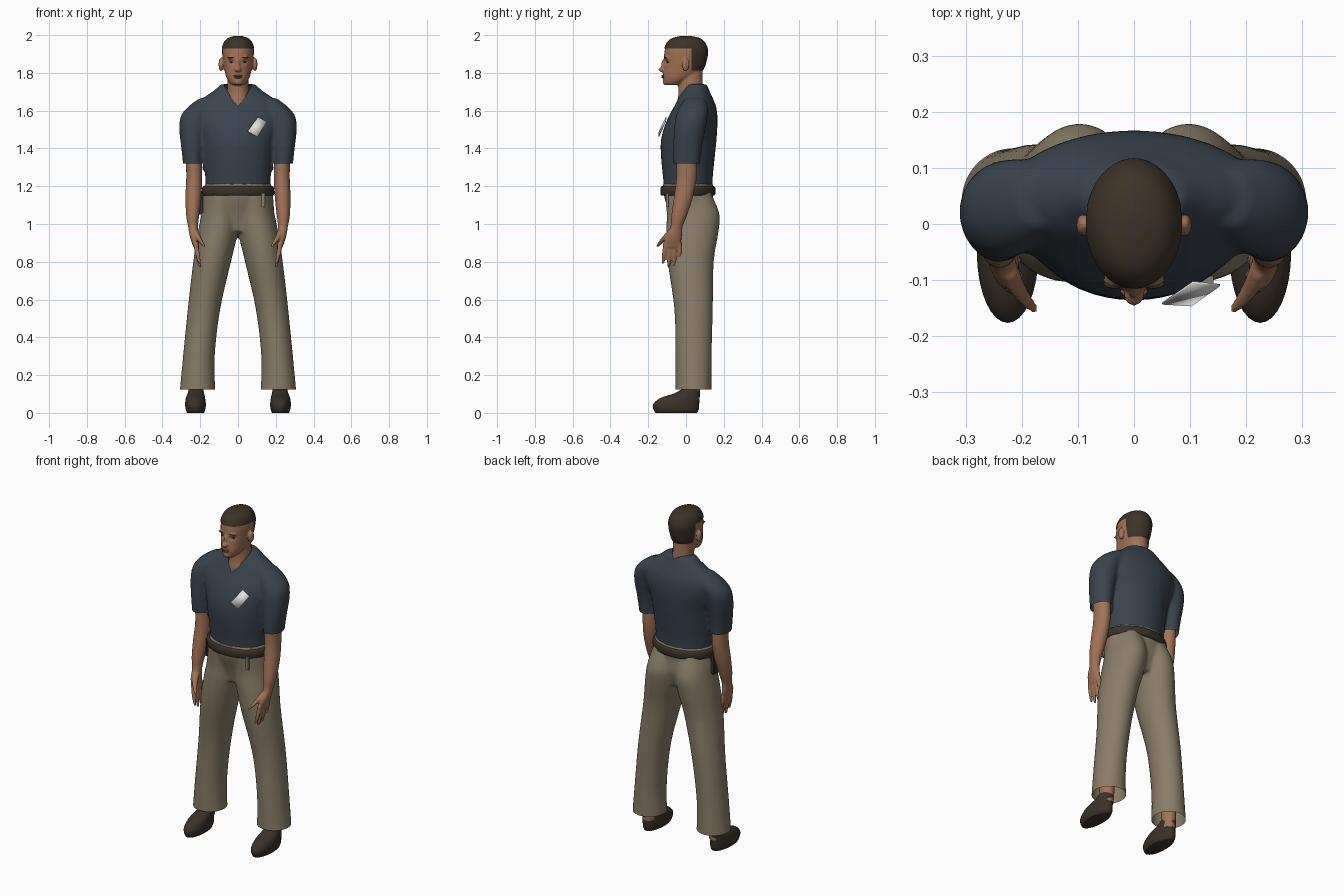
import bpy, bmesh, math
from mathutils import Vector, Matrix

cube = bpy.data.objects.get("Cube")
if cube:
    bpy.data.objects.remove(cube, do_unlink=True)


def material(name, rgb):
    m = bpy.data.materials.new(name)
    m.use_nodes = True
    m.diffuse_color = (*rgb, 1)
    m.node_tree.nodes["Principled BSDF"].inputs["Base Color"].default_value = (*rgb, 1)
    return m


SHIRT = material("navy cloth", (.042, .056, .075))
KHAKI = material("khaki cloth", (.25, .205, .135))
SKIN = material("skin", (.36, .17, .092))
LIP = material("lip", (.24, .1, .06))
HAIR = material("dark brown hair", (.045, .032, .02))
LEATHER = material("brown leather", (.043, .031, .022))
WHITE = material("white card", (.75, .75, .75))


def smooth_rings(rings, steps):
    """Fill in extra rings with a Catmull-Rom spline."""
    out, last = [], len(rings) - 1
    for i in range(last):
        a, b, c, d = (Vector(rings[max(0, min(last, k))]) for k in range(i - 1, i + 3))
        for s in range(steps):
            t = s / steps
            out.append(b + t * .5 * ((c - a) + t * ((2 * a - 5 * b + 4 * c - d)
                                                    + t * (3 * b - a - 3 * c + d))))
    return out + [Vector(rings[-1])]


def loft(bm, rings, side=1, sides=32, steps=4, grow=0):
    """Stack ellipses given as (z, centre x, centre y, radius x, radius y)."""
    loops = []
    for z, cx, cy, rx, ry in smooth_rings(rings, steps):
        angles = [math.tau * k / sides for k in range(sides)]
        loops.append([bm.verts.new((side * cx + (rx + grow) * math.cos(a),
                                    cy + (ry + grow) * math.sin(a), z)) for a in angles])
    for low, high in zip(loops, loops[1:]):
        for k in range(sides):
            n = (k + 1) % sides
            bm.faces.new((low[k], low[n], high[n], high[k]))
    bm.faces.new(loops[0][::-1])
    bm.faces.new(loops[-1])


def ball(bm, centre, radii):
    m = Matrix.Translation(centre) @ Matrix.Diagonal((*radii, 1))
    bmesh.ops.create_uvsphere(bm, u_segments=20, v_segments=12, radius=1, matrix=m)


def box(bm, centre, size):
    m = Matrix.Translation(centre) @ Matrix.Diagonal((*size, 1))
    bmesh.ops.create_cube(bm, size=1, matrix=m)


def finish(name, bm, mat, voxel=0, relax=5, angle=40):
    """Make the object; with a voxel size, fuse its pieces into one skin."""
    bmesh.ops.recalc_face_normals(bm, faces=bm.faces)
    me = bpy.data.meshes.new(name)
    bm.to_mesh(me)
    bm.free()
    ob = bpy.data.objects.new(name, me)
    bpy.context.scene.collection.objects.link(ob)
    if voxel:
        fuse = ob.modifiers.new("fuse", "REMESH")
        fuse.mode, fuse.voxel_size = "VOXEL", voxel
        soft = ob.modifiers.new("soften", "SMOOTH")
        soft.factor, soft.iterations = .5, relax
        graph = bpy.context.evaluated_depsgraph_get()
        baked = bpy.data.meshes.new_from_object(ob.evaluated_get(graph))
        ob.modifiers.clear()
        ob.data = baked
    ob.data.materials.clear()
    ob.data.materials.append(mat)
    ob.data.shade_smooth()
    ob.data.set_sharp_from_angle(angle=math.radians(angle))
    return ob


def trim(ob, planes, unwanted):
    """Cut clean edges along planes, then drop the unwanted faces."""
    bm = bmesh.new()
    bm.from_mesh(ob.data)
    for co, no in planes:
        bmesh.ops.bisect_plane(bm, geom=bm.verts[:] + bm.edges[:] + bm.faces[:],
                               plane_co=co, plane_no=no)
    doomed = [f for f in bm.faces if unwanted(f.calc_center_median())]
    bmesh.ops.delete(bm, geom=doomed, context="FACES")
    bm.to_mesh(ob.data)
    bm.free()


SIDES = (("left", 1), ("right", -1))

# Shirt: torso and sleeves fused, with a V neck and open hems
bm = bmesh.new()
loft(bm, [(1.16, 0, .012, .172, .127), (1.25, 0, .01, .174, .132), (1.35, 0, .01, .185, .142),
          (1.45, 0, .015, .2, .147), (1.55, 0, .033, .235, .134), (1.62, 0, .048, .225, .112),
          (1.67, 0, .05, .18, .09), (1.705, 0, .052, .13, .072), (1.74, 0, .05, .09, .06)])
for _, s in SIDES:
    loft(bm, [(1.29, .238, .003, .05, .068), (1.4, .24, .008, .06, .076), (1.5, .238, .02, .073, .083),
              (1.57, .225, .03, .078, .084), (1.62, .195, .04, .07, .075), (1.665, .165, .045, .04, .05)], s)
shirt = finish("shirt", bm, SHIRT, .01)
neck_point = Vector((0, -.06, 1.625))
trim(shirt,
     [(neck_point, (s * .9, .6, -1)) for _, s in SIDES] + [((0, 0, 1.32), (0, 0, 1)), ((0, 0, 1.18), (0, 0, 1))],
     lambda c: c.z - neck_point.z > .9 * abs(c.x) + .6 * (c.y - neck_point.y)
     or (c.z < 1.32 and abs(c.x) > .187) or c.z < 1.18)

# Trousers: hips and legs fused, open at the cuffs
bm = bmesh.new()
loft(bm, [(.96, 0, .03, .13, .09), (1.05, 0, .03, .185, .115),
          (1.13, 0, .015, .188, .127), (1.215, 0, .01, .176, .135)])
for _, s in SIDES:
    loft(bm, [(.09, .215, .04, .096, .096), (.3, .207, .04, .084, .096), (.55, .18, .04, .086, .102),
              (.8, .137, .025, .1, .122), (.95, .108, .033, .106, .138), (1.05, .094, .038, .1, .14),
              (1.15, .085, .015, .09, .125), (1.2, .08, .01, .08, .115)], s)
trousers = finish("trousers", bm, KHAKI, .01)
trim(trousers, [((0, 0, .125), (0, 0, 1))], lambda c: c.z < .125)

# Belt with holster and strap
bm = bmesh.new()
loft(bm, [(1.15, 0, .01, .184, .138), (1.158, 0, .01, .192, .145),
          (1.192, 0, .01, .19, .145), (1.2, 0, .01, .182, .138)], sides=48, steps=2)
finish("belt", bm, LEATHER)
bm = bmesh.new()
box(bm, (-.2, .005, 1.11), (.03, .06, .12))
bmesh.ops.bevel(bm, geom=bm.edges[:], offset=.007, segments=2, affect="EDGES")
finish("holster", bm, LEATHER)
bm = bmesh.new()
box(bm, (.133, -.1, 1.127), (.018, .014, .076))
finish("belt_strap", bm, KHAKI)

# Head, neck, nose, ears and jaw fused, with hollowed eye sockets
skull = [(1.735, 0, -.075, .03, .035), (1.75, 0, -.06, .046, .058), (1.78, 0, -.035, .063, .088),
         (1.82, 0, -.015, .073, .105), (1.87, 0, -.005, .08, .112), (1.92, 0, 0, .083, .113),
         (1.96, 0, 0, .072, .098), (1.984, 0, 0, .05, .07), (1.996, 0, 0, .015, .02)]
bm = bmesh.new()
loft(bm, skull)
loft(bm, [(1.56, 0, .03, .085, .075), (1.64, 0, .03, .072, .077),
          (1.7, 0, .026, .058, .066), (1.82, 0, .02, .055, .066)])
ball(bm, (0, -.122, 1.818), (.019, .024, .014))
ball(bm, (0, -.114, 1.84), (.011, .018, .034))
ball(bm, (0, -.108, 1.752), (.024, .016, .016))
for _, s in SIDES:
    ball(bm, (s * .09, -.002, 1.845), (.013, .02, .036))
    ball(bm, (s * .03, -.1, 1.88), (.026, .014, .009))
head = finish("head", bm, SKIN, .005, 3)
for v in head.data.vertices:
    if v.co.y < -.05:
        away = ((abs(v.co.x) - .033) / .016) ** 2 + ((v.co.z - 1.857) / .011) ** 2
        v.co.y += .009 * math.exp(-away)

# Hair cap
bm = bmesh.new()
loft(bm, skull, sides=48, grow=.004)
hair = finish("hair", bm, HAIR)
trim(hair, [((0, 0, 1.928), (0, 0, 1)), ((0, 0, 1.812), (0, 0, 1)), ((0, .03, 0), (0, 1, 0))],
     lambda c: c.z < 1.812 or (c.z < 1.928 and c.y < .03))

# Lips, eyes and brows
bm = bmesh.new()
ball(bm, (0, -.12, 1.785), (.024, .011, .005))
ball(bm, (0, -.119, 1.776), (.021, .011, .005))
finish("lips", bm, LIP)
for label, s in SIDES:
    bm = bmesh.new()
    ball(bm, (s * .033, -.095, 1.857), (.013, .008, .004))
    finish(label + "_eye", bm, HAIR)
    bm = bmesh.new()
    ball(bm, (s * .034, -.107, 1.882), (.02, .008, .003))
    finish(label + "_brow", bm, HAIR)

# Arms, hands, ankles and shoes
for label, s in SIDES:
    bm = bmesh.new()
    loft(bm, [(1.38, .235, .003, .042, .055), (1.25, .232, .003, .042, .054), (1.15, .236, -.012, .042, .051),
              (1.05, .24, -.035, .035, .042), (.985, .238, -.05, .026, .032),
              (.93, .232, -.067, .022, .045), (.875, .22, -.075, .015, .045)], s)
    for k, tip in enumerate((.79, .77, .775, .8)):
        root, end = -.108 + .024 * k, -.122 + .03 * k
        loft(bm, [(.9, .224, root, .013, .013), (.84, .214, (root + end) / 2, .012, .012),
                  (tip, .202, end, .007, .007)], s, 12)
    loft(bm, [(.965, .225, -.075, .016, .022), (.92, .205, -.118, .014, .018),
              (.88, .178, -.152, .008, .009)], s, 12)
    finish(label + "_arm", bm, SKIN, .006, 2)

    bm = bmesh.new()
    loft(bm, [(.07, .222, .03, .036, .042), (.32, .215, .035, .042, .05)], s)
    finish(label + "_ankle", bm, SKIN)

    bm = bmesh.new()
    loft(bm, [(.005, .225, -.052, .043, .108), (.015, .225, -.052, .051, .119), (.045, .225, -.052, .055, .122),
              (.078, .225, -.033, .051, .104), (.102, .223, .005, .044, .07), (.125, .222, .025, .038, .048)], s)
    shoe = finish(label + "_shoe", bm, LEATHER)
    for v in shoe.data.vertices:
        v.co.z -= .005 * (v.co.z < .01)

# Card on the chest
bm = bmesh.new()
corners = [(.05, -.14, 1.49), (.102, -.143, 1.46), (.153, -.107, 1.54), (.105, -.102, 1.565)]
bm.faces.new([bm.verts.new(c) for c in corners])
card = finish("chest_card", bm, WHITE)
thick = card.modifiers.new("thickness", "SOLIDIFY")
thick.thickness = .004
